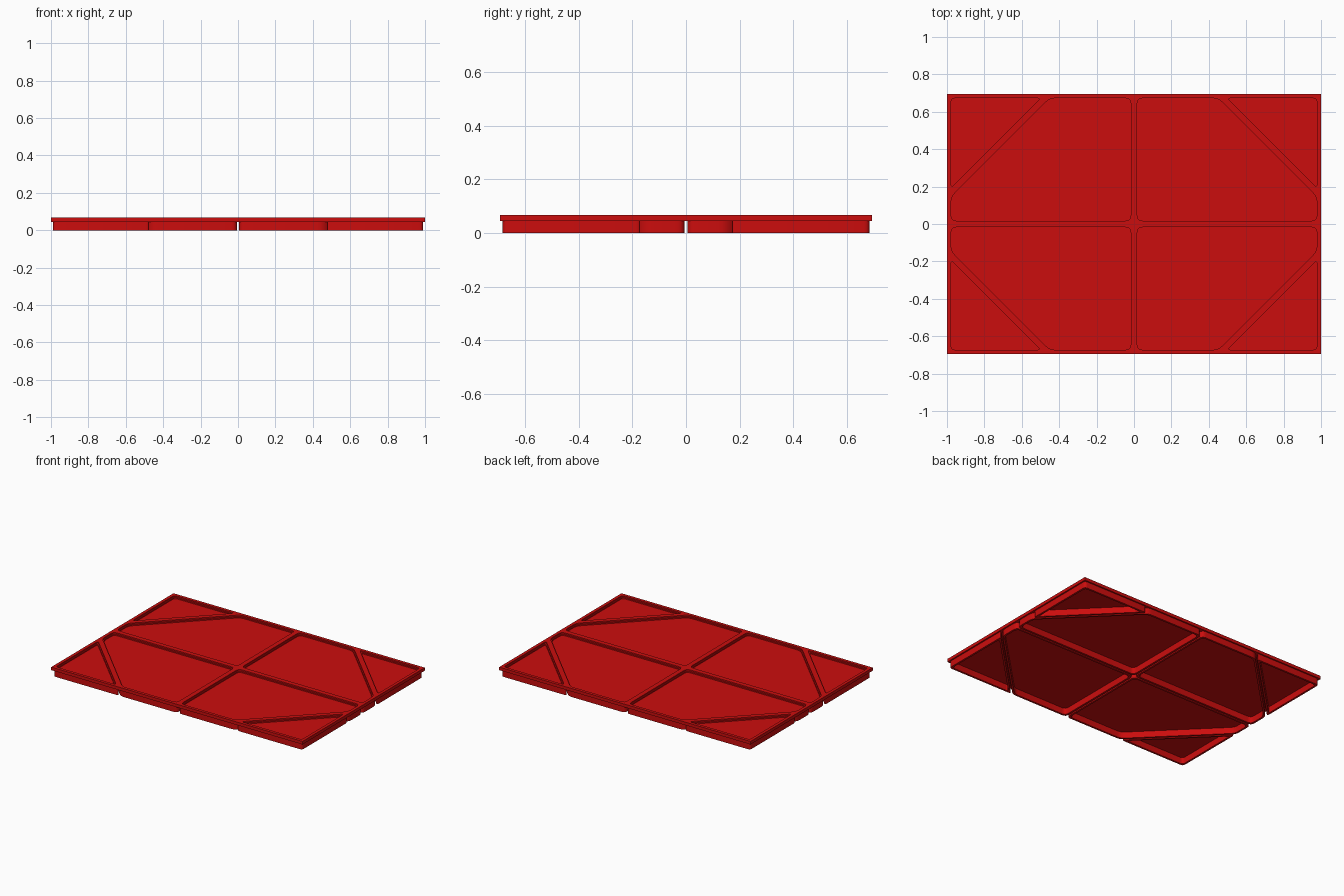
import bpy
from mathutils import Vector

if "Cube" in bpy.data.objects:
    bpy.data.objects.remove(bpy.data.objects["Cube"])

HX, HY, DIAG, R2 = 1.0, 0.695, 1.147, 2 ** 0.5
TOP, FLANGE = 0.067, 0.045

red = bpy.data.materials.new("red_plastic")
red.diffuse_color = (0.6, 0.004, 0.004, 1)
red.use_nodes = True
red.node_tree.nodes["Principled BSDF"].inputs["Base Color"].default_value = red.diffuse_color


def rounded(pts, r, n=4):
    """Polygon with its corners rounded by short arcs."""
    out = []
    for i, p in enumerate(pts):
        p, a, b = Vector(p), Vector(pts[i - 1]), Vector(pts[(i + 1) % len(pts)])
        s, e = p + (a - p).normalized() * r, p + (b - p).normalized() * r
        for k in range(n + 1):
            t = k / n
            out.append(s * (1 - t) ** 2 + p * 2 * t * (1 - t) + e * t * t)
    return out


def big_cell(d):
    x, y, c = HX - 0.005 - d, HY - 0.005 - d, DIAG - d * R2
    return rounded([(d, d), (x, d), (x, c - x), (c - y, y), (d, y)], 0.03)


def corner_cell(d):
    x, y, c = HX - 0.005 - d, HY - 0.005 - d, DIAG + d * R2
    return rounded([(x, c - x), (x, y), (c - y, y)], 0.022)


def flip(pts, sx, sy):
    return [(p[0] * sx, p[1] * sy) for p in pts]


def plate(name, loops, z0, z1):
    """Solid plate from nested outlines (inner loops become holes)."""
    cu = bpy.data.curves.new(name, 'CURVE')
    cu.dimensions, cu.fill_mode = '2D', 'BOTH'
    cu.extrude = (z1 - z0) / 2
    for loop in loops:
        sp = cu.splines.new('POLY')
        sp.points.add(len(loop) - 1)
        for q, p in zip(sp.points, loop):
            q.co = (p[0], p[1], 0, 1)
        sp.use_cyclic_u = True
    ob = bpy.data.objects.new(name, cu)
    bpy.context.collection.objects.link(ob)
    ob.location.z = (z0 + z1) / 2
    cu.materials.append(red)
    bpy.ops.object.select_all(action='DESELECT')
    ob.select_set(True)
    bpy.context.view_layer.objects.active = ob
    bpy.ops.object.convert(target='MESH')
    bpy.ops.object.shade_smooth_by_angle(angle=0.6)


quads = [(sx, sy) for sx in (1, -1) for sy in (1, -1)]
cells = [(n, f, q) for n, f in (("main", big_cell), ("corner", corner_cell)) for q in quads]

# Top flange: outer border and ribs around the recessed panels
outline = [(-HX, -HY), (HX, -HY), (HX, HY), (-HX, HY)]
plate("top_frame", [outline] + [flip(f(0.017), *q) for n, f, q in cells], FLANGE, TOP)

for n, f, q in cells:
    # Hanging wall, open underneath
    plate(n + "_skirt", [flip(f(0.005), *q), flip(f(0.019), *q)], 0, FLANGE)
    # Small step just inside the recess
    plate(n + "_lip", [flip(f(0.0165), *q), flip(f(0.024), *q)], FLANGE, 0.058)
    # Thin recessed panel
    plate(n + "_panel", [flip(f(0.0165), *q)], FLANGE, 0.05)
